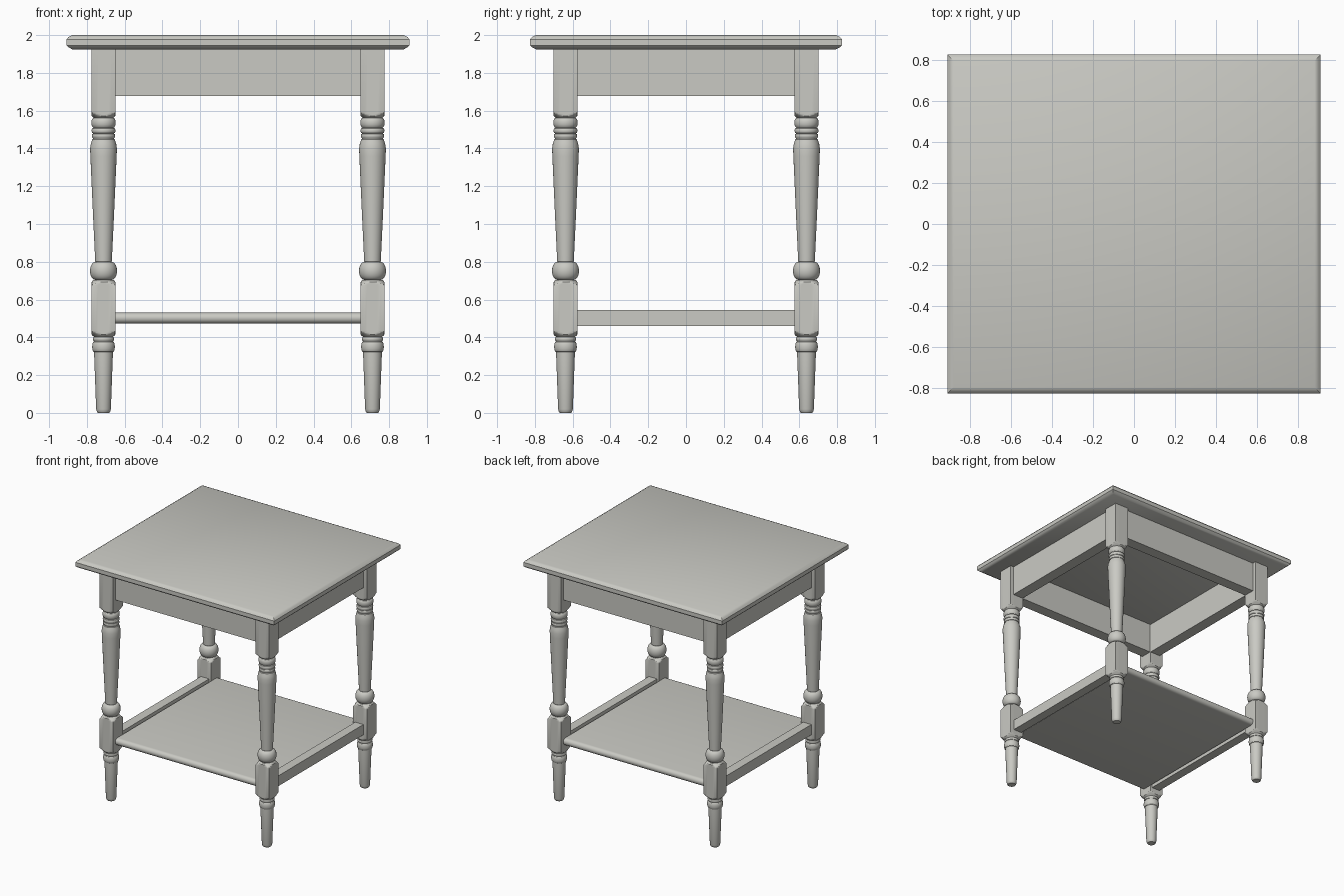
import bpy, bmesh, math

if "Cube" in bpy.data.objects:
    bpy.data.objects.remove(bpy.data.objects["Cube"])

wood = bpy.data.materials.new("grey paint")
wood.diffuse_color = (0.59, 0.59, 0.55, 1)
wood.use_nodes = True
wood.node_tree.nodes["Principled BSDF"].inputs["Base Color"].default_value = wood.diffuse_color

LX, LY, H = 0.712, 0.638, 0.0625   # leg centres, half width of square blocks


def loft(name, rings, smooth=True):
    """Skin closed rings of equal length, capped at both ends."""
    bm = bmesh.new()
    loops = [[bm.verts.new(p) for p in ring] for ring in rings]
    n = len(loops[0])
    for a, b in zip(loops, loops[1:]):
        for i in range(n):
            j = (i + 1) % n
            bm.faces.new((a[i], a[j], b[j], b[i]))
    bm.faces.new(loops[0][::-1])
    bm.faces.new(loops[-1])
    bmesh.ops.recalc_face_normals(bm, faces=bm.faces)
    me = bpy.data.meshes.new(name)
    bm.to_mesh(me)
    bm.free()
    me.materials.append(wood)
    ob = bpy.data.objects.new(name, me)
    bpy.context.collection.objects.link(ob)
    if smooth:
        bpy.ops.object.select_all(action='DESELECT')
        ob.select_set(True)
        bpy.context.view_layer.objects.active = ob
        bpy.ops.object.shade_smooth_by_angle(angle=math.radians(30))
    return ob


def rect(x0, x1, y0, y1, z):
    return [(x0, y0, z), (x1, y0, z), (x1, y1, z), (x0, y1, z)]


def box(name, x0, x1, y0, y1, z0, z1):
    return loft(name, [rect(x0, x1, y0, y1, z0), rect(x0, x1, y0, y1, z1)], False)


def bead(z0, z1, r_end, r_mid, n=8):
    """Rounded turned ring between two heights."""
    return [(z0 + (z1 - z0) * (1 - math.cos(math.pi * i / n)) / 2,
             r_end + (r_mid - r_end) * math.sin(math.pi * i / n), False)
            for i in range(n + 1)]


def flare(z0, r0, z1, r1, n=6):
    """Cone that trims the corners of a square block."""
    return [(z0 + (z1 - z0) * i / n, r0 + (r1 - r0) * i / n, True) for i in range(n + 1)]


# Leg profile: (height, radius, squared off?)
C = H * math.sqrt(2)
profile = [(0, 0.030, False), (0.006, 0.035, False), (0.02, 0.039, False), (0.32, 0.050, False)]
profile += bead(0.322, 0.378, 0.050, 0.060)
profile += bead(0.38, 0.402, 0.050, 0.057, 6)
profile += flare(0.405, 0.053, 0.435, C) + flare(0.675, C, 0.703, 0.054)
profile += bead(0.704, 0.80, 0.042, 0.0715, 12)
profile += [(0.803, 0.044, False), (1.10, 0.058, False), (1.36, 0.0695, False),
            (1.40, 0.071, False), (1.425, 0.067, False), (1.447, 0.060, False), (1.45, 0.055, False)]
profile += bead(1.455, 1.478, 0.056, 0.062, 6)
profile += bead(1.48, 1.508, 0.056, 0.063, 6)
profile += bead(1.51, 1.562, 0.052, 0.0645)
profile += flare(1.563, 0.053, 1.592, C) + [(1.925, C, True)]


def leg(name, cx, cy, n=32):
    rings = []
    for z, r, squared in profile:
        ring = []
        for i in range(n):
            c, s = math.cos(math.tau * i / n), math.sin(math.tau * i / n)
            q = min(r, H / max(abs(c), abs(s))) if squared else r
            ring.append((cx + q * c, cy + q * s, z))
        rings.append(ring)
    return loft(name, rings)


for sx, xn in ((-1, "left"), (1, "right")):
    for sy, yn in ((-1, "front"), (1, "back")):
        leg(f"{yn}_{xn}_leg", sx * LX, sy * LY)

# Table top with eased edges
top = [(1.925, 0.03), (1.936, 0.010), (1.946, 0), (1.978, 0), (1.990, 0.010), (2.0, 0.03)]
loft("table_top", [rect(-0.908 + d, 0.908 - d, -0.825 + d, 0.825 - d, z) for z, d in top])

# Aprons set back slightly from the leg faces
OUT, INN = 0.033, 0.06
for s, n in ((-1, "front"), (1, "back")):
    a, b = sorted((s * (LY + OUT), s * (LY - INN)))
    box(n + "_apron", -LX + INN, LX - INN, a, b, 1.677, 1.926)
for s, n in ((-1, "left"), (1, "right")):
    a, b = sorted((s * (LX + OUT), s * (LX - INN)))
    box(n + "_apron", a, b, -LY + INN, LY - INN, 1.677, 1.926)
    # Side rail carrying the shelf
    a, b = sorted((s * (LX + 0.03), s * (LX - 0.045)))
    box(n + "_shelf_rail", a, b, -LY + INN, LY - INN, 0.46, 0.545)

# Shelf with rounded front and back edges
R, YS = 0.0285, LY + 0.035
section = []
for s in (1, -1):
    for i in range(11):
        t = -math.pi / 2 + math.pi * i / 10
        section.append((s * (YS - R + R * math.cos(t)), 0.502 + s * R * math.sin(t)))
xs = LX - 0.0615
loft("shelf", [[(x, y, z) for y, z in section] for x in (-xs, xs)])
